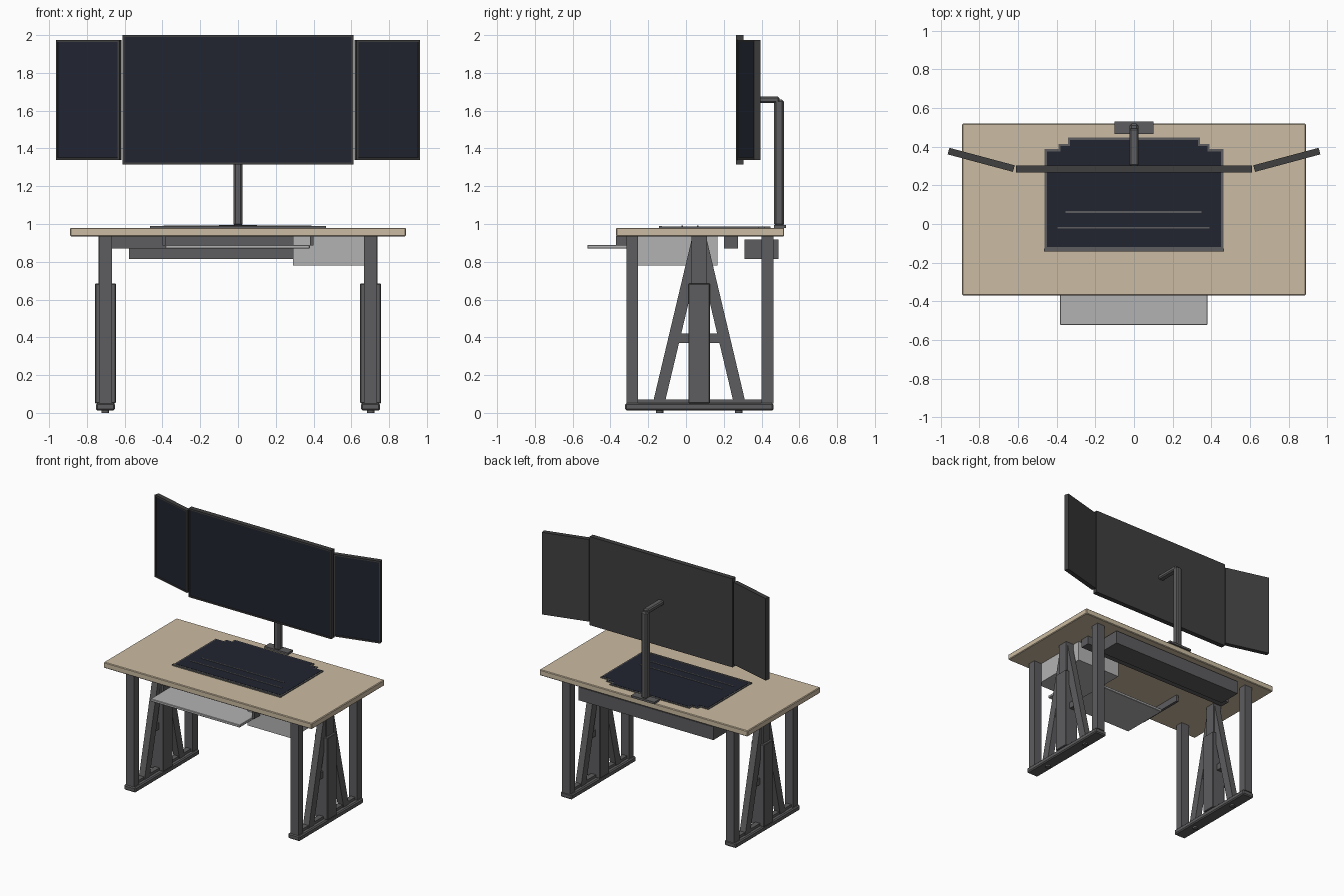
import bpy, bmesh, math
from mathutils import Matrix

if "Cube" in bpy.data.objects:
    bpy.data.objects.remove(bpy.data.objects["Cube"])


def mat(name, c):
    m = bpy.data.materials.new(name)
    m.diffuse_color = (*c, 1)
    m.use_nodes = True
    m.node_tree.nodes["Principled BSDF"].inputs["Base Color"].default_value = m.diffuse_color
    return m


WOOD = mat("wood", (0.60, 0.50, 0.36))
STEEL = mat("steel", (0.11, 0.11, 0.115))
CASE = mat("casing", (0.05, 0.05, 0.05))
SCREEN = mat("screen", (0.015, 0.018, 0.03))
LIGHT = mat("light_grey", (0.45, 0.45, 0.45))


def finish(bm, name, mats, bevel=0):
    bmesh.ops.recalc_face_normals(bm, faces=bm.faces)
    me = bpy.data.meshes.new(name)
    bm.to_mesh(me)
    bm.free()
    ob = bpy.data.objects.new(name, me)
    bpy.context.collection.objects.link(ob)
    for m in mats:
        me.materials.append(m)
    if bevel:
        b = ob.modifiers.new("bevel", 'BEVEL')
        b.width = bevel
        b.segments = 1
    return ob


def box(name, x, y, z, m, bevel=0):
    bm = bmesh.new()
    bmesh.ops.create_cube(bm, size=1)
    for v in bm.verts:
        v.co = [a[0] + (c + 0.5) * (a[1] - a[0]) for a, c in zip((x, y, z), v.co)]
    return finish(bm, name, [m], bevel)


def prism(name, pts, lo, hi, axis, m):
    """Extrude a 2D outline along x (pts are y,z) or z (pts are x,y)."""
    bm = bmesh.new()
    f = bm.faces.new([bm.verts.new((lo, a, b) if axis == 'X' else (a, b, lo)) for a, b in pts])
    r = bmesh.ops.extrude_face_region(bm, geom=[f])
    d = (hi - lo, 0, 0) if axis == 'X' else (0, 0, hi - lo)
    bmesh.ops.translate(bm, vec=d, verts=[v for v in r["geom"] if isinstance(v, bmesh.types.BMVert)])
    return finish(bm, name, [m])


def monitor(name, loc, w, h, t, angle):
    bm = bmesh.new()
    bmesh.ops.create_cube(bm, size=1, matrix=Matrix.Diagonal((w, t, h, 1)))
    front = min(bm.faces, key=lambda f: f.calc_center_median().y)
    bmesh.ops.inset_individual(bm, faces=[front], thickness=0.015)
    bmesh.ops.inset_individual(bm, faces=[front], thickness=0.001, depth=-0.005)
    front.material_index = 1
    ob = finish(bm, name, [CASE, SCREEN])
    ob.location = loc
    ob.rotation_euler.z = angle


# Desktop
box("desktop", (-.89, .89), (-.37, .52), (.935, .98), WOOD, .005)

# Desk mat with stepped back corners, border, front lip and raised lines
half = [(.462, -.13), (.462, .387), (.392, .387), (.392, .415), (.342, .415), (.342, .448)]
inner = [(.450, -.12), (.450, .375), (.380, .375), (.380, .403), (.330, .403), (.330, .436)]
for nm, o, top, m in (("mat_border", half, .986, STEEL), ("mat_surface", inner, .988, SCREEN)):
    prism(nm, o + [(-x, y) for x, y in reversed(o)], .979, top, 'Z', m)
box("mat_front_lip", (-.465, .465), (-.142, -.128), (.979, .99), STEEL)
box("mat_line_back", (-.355, .35), (.058, .066), (.986, .991), STEEL)
box("mat_line_front", (-.395, .39), (-.024, -.016), (.986, .991), STEEL)

# Monitors
monitor("center_monitor", (0, .285, 1.6575), 1.222, .685, .038, 0)
for s, nm in ((-1, "left"), (1, "right")):
    monitor(nm + "_monitor", (s * .791, .332, 1.6575), .35, .635, .035, s * math.radians(15))

# Monitor stand
box("stand_base", (-.1, .1), (.465, .53), (.979, .995), STEEL)
box("stand_post", (-.024, .024), (.467, .519), (.99, 1.658), STEEL, .01)
box("stand_arm", (-.024, .024), (.30, .495), (1.64, 1.675), STEEL, .008)

# Leg frames
for s, nm in ((-1, "left"), (1, "right")):
    cx = s * .702

    def part(label, hx, y, z, bevel=0):
        box(f"{nm}_{label}", (cx - hx, cx + hx), y, z, STEEL, bevel)

    part("foot", .05, (-.322, .463), (.012, .052), .008)
    part("front_upright", .034, (-.315, -.255), (.05, .936))
    part("back_upright", .034, (.40, .463), (.05, .936))
    part("column_outer", .055, (.013, .127), (.05, .685), .004)
    part("column_inner", .036, (.03, .11), (.68, .936))
    part("cross_tie", .018, (-.04, .18), (.37, .42))
    part("lower_rail", .02, (-.26, .405), (.05, .072))
    for d, end in ((-1, "front"), (1, "back")):
        pts = [(.07 + d * a, z) for a, z in ((.246, .05), (.183, .05), (0, .82), (0, .935), (.036, .935))]
        prism(f"{nm}_{end}_brace", pts, cx - .025, cx + .025, 'X', STEEL)
    for y, end in ((-.14, "front"), (.28, "back")):
        bm = bmesh.new()
        bmesh.ops.create_cone(bm, cap_ends=True, segments=16, radius1=.02, radius2=.02, depth=.014,
                              matrix=Matrix.Translation((cx, y, .007)))
        finish(bm, f"{nm}_{end}_pad", [STEEL])

# Under-desk beam, cable tray, drawer box
box("cross_beam", (-.668, .668), (.20, .275), (.87, .936), STEEL)
box("cable_tray", (-.577, .577), (.31, .49), (.815, .917), STEEL)
box("drawer_unit", (.29, .668), (-.30, .168), (.78, .936), LIGHT)

# Keyboard tray on two rails
box("keyboard_tray", (-.383, .38), (-.522, -.14), (.87, .89), LIGHT, .003)
for s, nm in ((-1, "left"), (1, "right")):
    x = sorted((s * .38, s * .40))
    box(nm + "_tray_rail", x, (-.37, .03), (.885, .936), STEEL)
